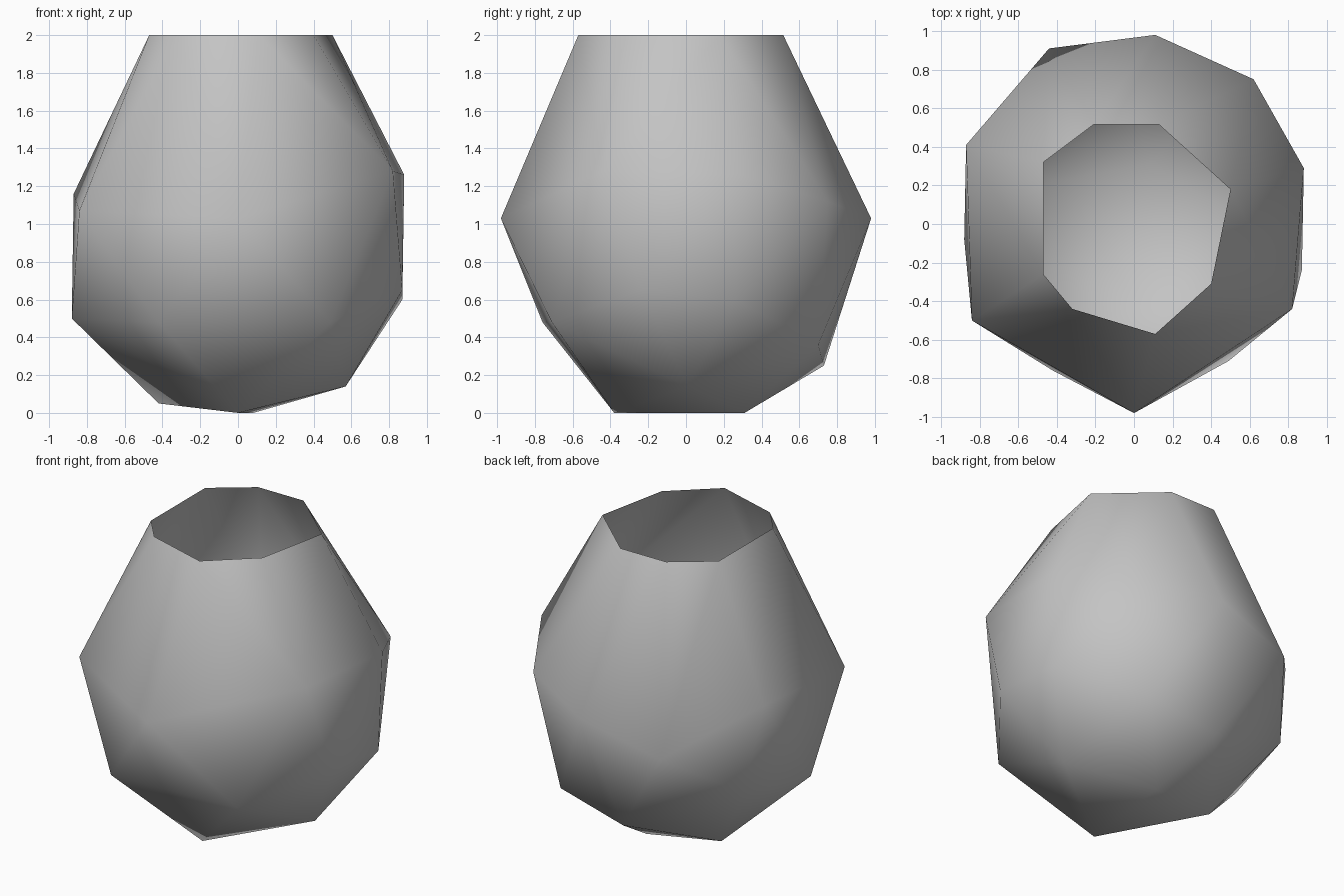
import bpy
import bmesh

# Remove the default cube only
default_cube = bpy.data.objects.get("Cube")
if default_cube:
    bpy.data.objects.remove(default_cube, do_unlink=True)


def make_material(name, colour):
    """Plain single-colour material."""
    material = bpy.data.materials.new(name)
    material.use_nodes = True
    material.diffuse_color = colour
    shader = next(n for n in material.node_tree.nodes if n.type == "BSDF_PRINCIPLED")
    shader.inputs["Base Color"].default_value = colour
    return material


TOP = 2.0

# Flat rim around the mouth
rim = [(x, y, TOP) for x, y in (
    (.5, .18), (.13, .515), (-.21, .515), (-.47, .32),
    (-.47, -.26), (-.32, -.44), (.11, -.57), (.4, -.31))]

# Uneven widest ring
shoulder = [
    (.88, .29, 1.26), (.62, .75, 1.12), (.11, .98, 1.03), (-.44, .91, .87),
    (-.87, .41, 1.16), (-.84, -.5, 1.07), (0, -.98, 1.03), (.82, -.44, 1.28)]

# Lower belly ring
belly = [
    (.87, .26, .6), (.45, .7, .36), (-.04, .73, .25), (-.77, .48, .57),
    (-.88, -.08, .5), (-.42, -.76, .48), (.49, -.71, .48), (.87, -.24, .65)]

# Small foot the vessel rests on
foot = [(0, -.38, 0), (.57, .01, .14), (.08, .31, 0), (-.42, .22, .05)]


def build_open_shell(name, rings, material):
    """Wrap the rings in a faceted skin and open its mouth."""
    bm = bmesh.new()
    for ring in rings:
        for point in ring:
            bm.verts.new(point)
    hull = bmesh.ops.convex_hull(bm, input=list(bm.verts))
    spare = {g for g in hull["geom_interior"] + hull["geom_unused"]
             if isinstance(g, bmesh.types.BMVert)}
    if spare:
        bmesh.ops.delete(bm, geom=list(spare), context="VERTS")

    # Orient outward while closed, then remove the lid
    bmesh.ops.recalc_face_normals(bm, faces=list(bm.faces))
    lid = [f for f in bm.faces if all(v.co.z > TOP - 0.01 for v in f.verts)]
    bmesh.ops.delete(bm, geom=lid, context="FACES")

    for face in bm.faces:
        face.smooth = True
    mesh = bpy.data.meshes.new(name)
    bm.to_mesh(mesh)
    bm.free()
    mesh.materials.append(material)
    shell = bpy.data.objects.new(name, mesh)
    bpy.context.collection.objects.link(shell)
    return shell


grey = make_material("stone_grey", (0.55, 0.55, 0.55, 1.0))
build_open_shell("vessel_shell", [rim, shoulder, belly, foot], grey)
